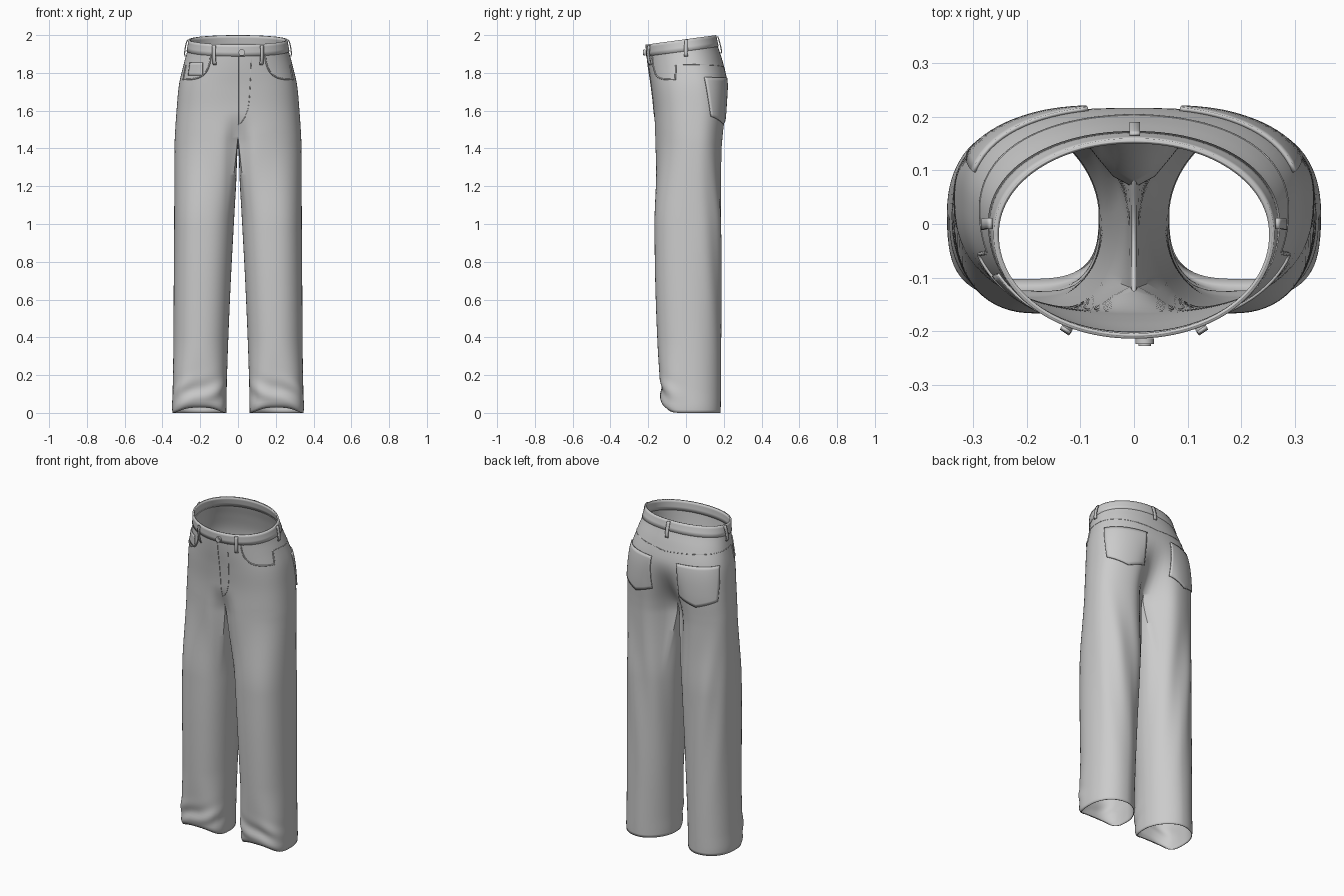
import bpy, math
from mathutils import Vector
from mathutils.bvhtree import BVHTree

if "Cube" in bpy.data.objects:
    bpy.data.objects.remove(bpy.data.objects["Cube"])

M, K = 56, 16            # columns: outer wrap, inner leg
CROTCH, TOP = 1.47, 1.95

# height, outer x, inner x, front y, back y, widest y, roundness
KEYS = [
    (0.00, .347, .062, -.105, .183, .02, 2.2), (0.03, .349, .061, -.126, .184, .02, 2.2),
    (0.12, .346, .060, -.134, .185, .02, 2.2), (0.35, .342, .053, -.150, .186, .02, 2.25),
    (0.70, .340, .038, -.163, .187, .02, 2.3), (1.00, .338, .022, -.167, .188, .03, 2.4),
    (1.20, .337, .011, -.168, .191, .04, 2.4), (1.40, .336, .004, -.168, .202, .05, 2.45),
    (1.47, .334, .000, -.168, .208, .05, 2.5), (1.60, .325, .000, -.171, .220, .05, 2.5),
    (1.72, .312, .000, -.184, .218, .04, 2.4), (1.82, .287, .000, -.199, .192, .02, 2.2),
    (1.89, .268, .000, -.207, .169, .00, 2.1), (1.95, .258, .000, -.210, .156, -.02, 2.05)]


def smooth(a, b, v):
    t = max(0, min(1, (v - a) / (b - a)))
    return t * t * (3 - 2 * t)


def section(h):
    """Smoothly interpolated key values at height h."""
    i = max(j for j in range(len(KEYS) - 1) if KEYS[j][0] <= h + 1e-9)
    p, q = KEYS[i], KEYS[i + 1]
    o, r = KEYS[max(i - 1, 0)], KEYS[min(i + 2, len(KEYS) - 1)]
    d = q[0] - p[0]
    t = (h - p[0]) / d
    out = []
    for k in range(1, 7):
        m0 = (q[k] - o[k]) / (q[0] - o[0]) * d
        m1 = (r[k] - p[k]) / (r[0] - p[0]) * d
        out.append((2*t**3 - 3*t*t + 1) * p[k] + (t**3 - 2*t*t + t) * m0
                   + (3*t*t - 2*t**3) * q[k] + (t**3 - t*t) * m1)
    return out


def power(v, n):
    return math.copysign(abs(v) ** (2 / n), v) if abs(v) > 1e-9 else 0


def hip_point(a, h, off=0):
    xo, _, yf, yb, yc, n = section(h)
    s = power(math.sin(a), n)
    x = (xo + off) * power(math.cos(a), n)
    y = yc + s * ((yb - yc + off) if s > 0 else (yc - yf + off))
    # the centre seam sweeps in under the seat and at the fly
    if y > 0:
        y *= 1 - .66 * (1 - smooth(1.4, 1.74, h)) * math.exp(-(x / .085) ** 2)
    else:
        y *= 1 - .28 * (1 - smooth(1.42, 1.6, h)) * math.exp(-(x / .05) ** 2)
    z = h + .135 * (y + .21) * smooth(1.5, 1.9, h)
    return Vector((x, y, z))


def leg_ring(h):
    xo, xi, yf, yb, yc, n = section(h)
    q = min(1, (CROTCH - h) / .35)
    front, back = hip_point(-math.pi/2, h), hip_point(math.pi/2, h)
    cx, rx = (xo + xi) / 2, (xo - xi) / 2
    ring = []
    for i in range(M + K):
        if i <= M:
            flat = hip_point(math.pi * (i / M - .5), h)
            a = math.radians(-140 + 280 * i / M)
        else:
            s = (i - M) / K
            flat = back.lerp(front, s)
            flat.z -= .05 * math.sin(math.pi * s) * (1 - q)
            a = math.radians(140 + 80 * s)
        flat.x = max(xi, 0) + flat.x * (xo - max(xi, 0)) / xo
        # the inner thigh rounds off slowly down the leg, flatter at the inner back
        sn, cs = math.sin(a), math.cos(a)
        t = smooth(CROTCH + .02, .98, h) if h < CROTCH - 1e-6 else 0
        nn = n + (.9 * smooth(.4, 0, h) if sn < 0 else 0) - (.4 if sn > 0 > cs else 0)
        sy = power(sn, nn)
        tube = Vector((cx + rx * power(cs, nn),
                       yc + sy * ((yb - yc) if sy > 0 else (yc - yf)), flat.z))
        p = flat.lerp(tube, t)
        # bunched folds above the front hem, long folds on the back thigh
        w = max(0, -sn)
        fold = .008 * math.exp(-((h - .11) / .06) ** 2) * w * math.sin(45 * h + 4 * (a + 1.2 if i < M else a - 5))
        fold += .004 * max(0, sn) * math.sin(7 * a + 6 * h) * smooth(.2, 1, h) * t
        p += Vector((cs, sn, 0)) * fold
        p.z += .028 * w ** 4 * math.exp(-h / .05)
        ring.append(p)
    return ring


def add_mesh(name, verts, faces, mirror=True, thick=0, merge=False):
    me = bpy.data.meshes.new(name)
    me.from_pydata([tuple(v) for v in verts], [], faces)
    ob = bpy.data.objects.new(name, me)
    bpy.context.collection.objects.link(ob)
    if mirror:
        m = ob.modifiers.new("Mirror", 'MIRROR')
        m.use_mirror_merge = merge
        m.merge_threshold = 1e-5
    if thick:
        s = ob.modifiers.new("Thickness", 'SOLIDIFY')
        s.thickness, s.offset = thick, -1
    return ob


def grid_faces(rows, cols):
    return [(r*cols + i, (r+1)*cols + i, (r+1)*cols + i + 1, r*cols + i + 1)
            for r in range(rows - 1) for i in range(cols - 1)]


# Trouser cloth: open hip rows, then closed leg rows
HR, LR = 28, 90
verts = [hip_point(math.pi * (i / M - .5), TOP + (CROTCH - TOP) * r / HR)
         for r in range(HR) for i in range(M + 1)]
faces = grid_faces(HR, M + 1)
base, n = len(verts), M + K
for r in range(LR + 1):
    verts += leg_ring(CROTCH * (1 - r / LR))
for i in range(M):
    a = (HR - 1) * (M + 1) + i
    faces.append((a, base + i, base + i + 1, a + 1))
for r in range(LR):
    for i in range(n):
        a, b, j = base + r * n, base + (r + 1) * n, (i + 1) % n
        faces.append((a + i, b + i, b + j, a + j))
add_mesh("trouser_cloth", verts, faces, thick=.004, merge=True)
tree = BVHTree.FromPolygons(verts, faces)

# Waistband
band = [hip_point(math.pi * (i / M - .5), h, .004)
        for h in (1.95, 1.935, 1.91, 1.888) for i in range(M + 1)]
add_mesh("waistband", band, grid_faces(4, M + 1), thick=.01, merge=True)


def cast(o, d, off):
    hit, nor = tree.ray_cast(Vector(o), Vector(d))[:2]
    if hit is None:
        hit, nor = tree.find_nearest(Vector(o) + Vector(d) * .25)[:2]
    return hit + nor * off


def around(deg, z, off):
    a = math.radians(max(-89.6, min(89.6, deg)))
    return cast((0, 0, z), (math.cos(a), math.sin(a), 0), off)


def patch(name, f, nu, nv, thick, mirror=True):
    pts = [f(u / nu, v / nv) for v in range(nv + 1) for u in range(nu + 1)]
    return add_mesh(name, pts, grid_faces(nv + 1, nu + 1), mirror, thick)


def seam(name, pts, radius=.002, both=True):
    cu = bpy.data.curves.new(name, 'CURVE')
    cu.dimensions, cu.bevel_depth, cu.bevel_resolution = '3D', radius, 1
    for sx in ((1, -1) if both else (1,)):
        sp = cu.splines.new('POLY')
        sp.points.add(len(pts) - 1)
        for p, c in zip(sp.points, pts):
            p.co = (c.x * sx, c.y, c.z, 1)
    bpy.context.collection.objects.link(bpy.data.objects.new(name, cu))


# Back pockets: five-sided, tapering down
def back_pocket(u, v):
    low = 1.57 - .04 * (1 - abs(2 * u - 1))
    z = 1.775 + (low - 1.775) * v
    return around((18 + 5 * v) + (50 - 9 * v) * u, z, .007)


patch("back_pocket", back_pocket, 16, 12, .007)


# Small coin pocket, wearer's right side only
def coin_pocket(u, v):
    p = around(-20 - 20 * u, 1.855 - .07 * v, .005)
    return Vector((-p.x, p.y, p.z))


patch("coin_pocket", coin_pocket, 8, 5, .005, False)

# Curved hip pocket edges, ending at a short upright side seam
edge = []
for i in range(25):
    t = i / 24
    edge.append(around(-51 + 40 * t ** 1.5, 1.765 + .13 * (1 - t) ** 3.2, .001))
edge += [around(-11, 1.765 + .075 * i / 5, .001) for i in range(1, 6)]
seam("hip_pocket_edge", edge, .004)

# Yoke and fly seams
seam("yoke_seam", [around(-11 + 100.6 * i / 40, 1.845 - .02 * (i / 40) ** 2, -.0003) for i in range(41)])
fly = [(.07, 1.885), (.067, 1.78), (.06, 1.66), (.053, 1.61), (.04, 1.57), (.02, 1.54), (.002, 1.525)]
seam("fly_stitch", [cast((x, 0, z), (0, -1, 0), .0005) for x, z in fly], .0018, False)
seam("fly_edge", [cast((.002, 0, 1.89 - .36 * i / 20), (0, -1, 0), 0) for i in range(21)], .0025, False)


# Belt loops: narrow strips standing off the waistband
def belt_loop(name, deg, z0, z1, mirror=True):
    a = math.radians(deg)
    side = Vector((-math.sin(a), math.cos(a), 0)) * .01

    def f(u, v):
        off = .007 + .01 * math.sin(math.pi * min(1, v * .9 + .1)) ** .5
        return around(deg, z1 + (z0 - z1) * v, off) + side * (2 * u - 1)
    patch(name, f, 2, 8, .006, mirror)


belt_loop("front_belt_loop", -56.5, 1.842, 1.946)
belt_loop("side_belt_loop", 0, 1.885, 1.974)
belt_loop("back_belt_loop", 90, 1.9, 1.993, False)

# Waist button with a raised cap
for name, r, y in (("button_base", .017, -.219), ("button_cap", .012, -.223)):
    bpy.ops.mesh.primitive_cylinder_add(vertices=24, radius=r, depth=.01, location=(.02, y, 1.908),
                                        rotation=(math.pi / 2, 0, 0))
    bpy.context.object.name = name

# Smooth cloth, crisp edges
for ob in bpy.data.objects:
    if ob.type == 'MESH':
        bpy.ops.object.select_all(action='DESELECT')
        ob.select_set(True)
        bpy.context.view_layer.objects.active = ob
        bpy.ops.object.shade_smooth_by_angle(angle=math.radians(40))
